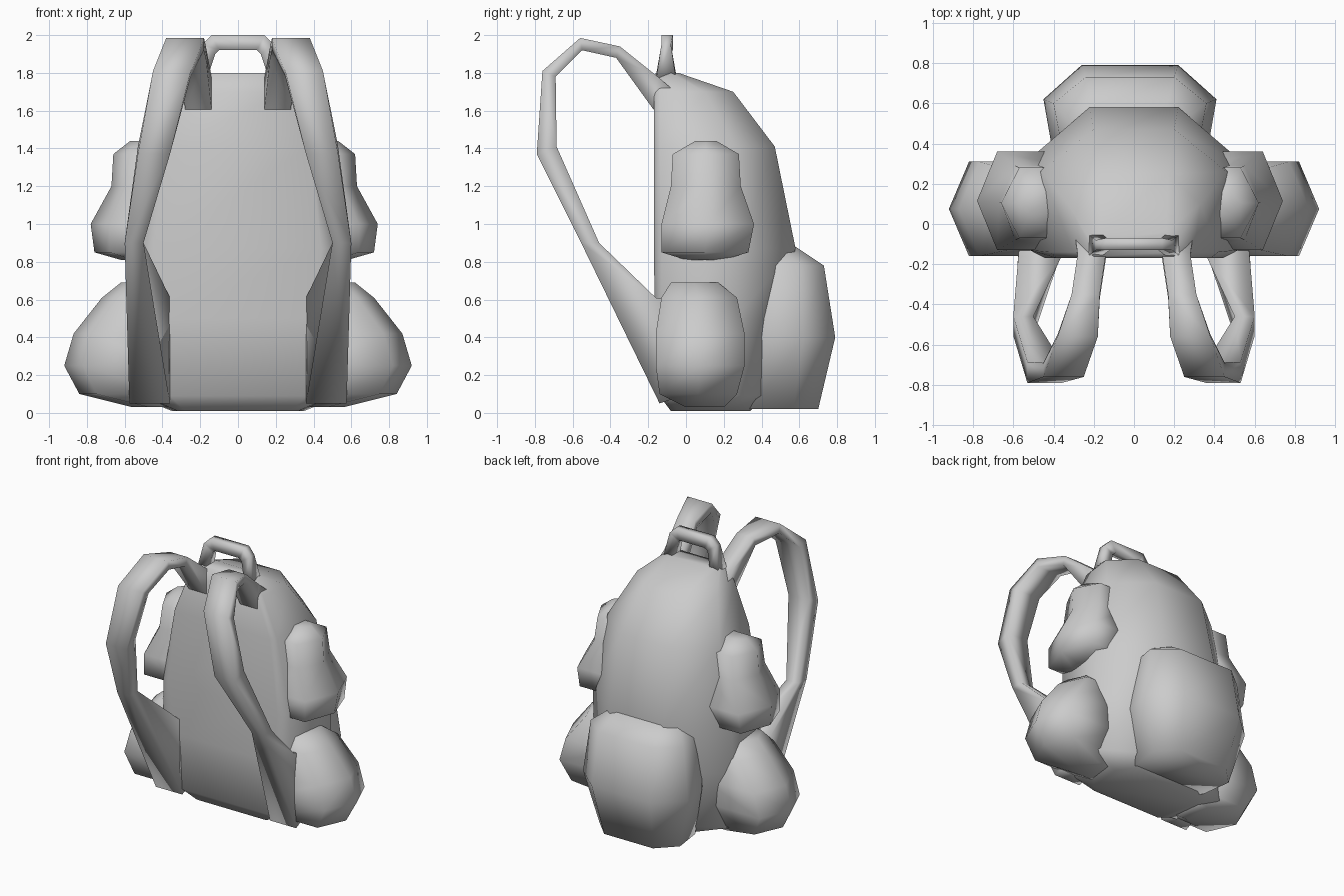
import bpy
import bmesh
from math import radians

cube = bpy.data.objects.get("Cube")
if cube:
    bpy.data.objects.remove(cube, do_unlink=True)

GREY = (0.6, 0.6, 0.6, 1.0)
canvas = bpy.data.materials.new("grey canvas")
canvas.use_nodes = True
canvas.diffuse_color = GREY
canvas.node_tree.nodes["Principled BSDF"].inputs["Base Color"].default_value = GREY


def skin(name, rings):
    """Join matching rings of points into a closed, smooth-shaded shell."""
    bm = bmesh.new()
    loops = [[bm.verts.new(p) for p in ring] for ring in rings]
    for low, high in zip(loops, loops[1:]):
        for i in range(len(low)):
            j = (i + 1) % len(low)
            bm.faces.new((low[i], low[j], high[j], high[i]))
    bm.faces.new(loops[0])
    bm.faces.new(loops[-1])
    bmesh.ops.recalc_face_normals(bm, faces=bm.faces)
    mesh = bpy.data.meshes.new(name)
    bm.to_mesh(mesh)
    bm.free()
    mesh.materials.append(canvas)
    obj = bpy.data.objects.new(name, mesh)
    bpy.context.collection.objects.link(obj)
    bpy.ops.object.select_all(action='DESELECT')
    obj.select_set(True)
    bpy.context.view_layer.objects.active = obj
    bpy.ops.object.shade_smooth_by_angle(angle=radians(100))


def octagon(shift, z, side, front, back, y_front, y_side1, y_side2, y_back):
    """Eight-sided level of the bag, a little narrower towards the front."""
    half = [(front, y_front), (side * 0.91, y_side1), (side, y_side2), (back, y_back)]
    points = half + [(-x, y) for x, y in reversed(half)]
    return [(x + shift, y, z) for x, y in points]


def pocket_level(sign, shift, z, shoulder, out, y0, y1):
    """Bulging level of a side pocket, pointed outwards."""
    mid = (y0 + y1) / 2
    points = [(0.36, y0), (shoulder + shift, y0), (out + shift, mid),
              (shoulder + shift, y1), (0.36, y1)]
    return [(sign * x, y, z) for x, y in points]


# Main bag
body = [
    (0.01, 0.35, 0.28, 0.26, -0.08, -0.04, 0.22, 0.34),
    (0.09, 0.55, 0.36, 0.28, -0.14, -0.11, 0.25, 0.41),
    (0.50, 0.57, 0.40, 0.27, -0.165, -0.13, 0.26, 0.48),
    (0.87, 0.57, 0.44, 0.22, -0.17, -0.13, 0.28, 0.58),
    (1.41, 0.46, 0.38, 0.20, -0.17, -0.14, 0.26, 0.47),
    (1.70, 0.33, 0.27, 0.17, -0.17, -0.14, 0.10, 0.25),
    (1.80, 0.22, 0.19, 0.16, -0.16, -0.14, -0.08, -0.04),
]
skin("main_bag", [octagon(0, *row) for row in body])

# Back pocket
back_pocket = [
    (0.02, 0.33, 0.26, 0.20, 0.28, 0.35, 0.57, 0.70),
    (0.40, 0.43, 0.32, 0.24, 0.28, 0.40, 0.62, 0.79),
    (0.78, 0.38, 0.30, 0.22, 0.28, 0.42, 0.60, 0.73),
    (0.88, 0.25, 0.20, 0.18, 0.28, 0.42, 0.50, 0.58),
]
skin("back_pocket", [octagon(-0.02, *row) for row in back_pocket])

# Side pockets: height, shoulder, outer reach, front and back
lower_pocket = [
    (0.03, 0.47, 0.56, 0.00, 0.20),
    (0.10, 0.75, 0.84, -0.14, 0.27),
    (0.25, 0.82, 0.92, -0.16, 0.31),
    (0.42, 0.77, 0.87, -0.16, 0.31),
    (0.61, 0.63, 0.72, -0.13, 0.27),
    (0.69, 0.56, 0.62, -0.08, 0.17),
]
upper_pocket = [
    (0.81, 0.52, 0.58, 0.00, 0.20),
    (0.85, 0.64, 0.72, -0.13, 0.33),
    (1.00, 0.64, 0.74, -0.13, 0.36),
    (1.20, 0.55, 0.63, -0.08, 0.29),
    (1.37, 0.53, 0.62, -0.07, 0.28),
    (1.44, 0.48, 0.53, 0.05, 0.16),
]

# Shoulder straps: outer y, z, inner y, z, inner x, outer x
strap = [
    (-0.08, 1.72, -0.10, 1.54, 0.13, 0.29),
    (-0.15, 1.78, -0.175, 1.61, 0.14, 0.28),
    (-0.35, 1.94, -0.37, 1.88, 0.17, 0.31),
    (-0.56, 1.985, -0.55, 1.92, 0.18, 0.38),
    (-0.76, 1.81, -0.69, 1.78, 0.25, 0.45),
    (-0.79, 1.37, -0.685, 1.41, 0.36, 0.53),
    (-0.555, 0.90, -0.46, 0.90, 0.50, 0.60),
    (-0.14, 0.05, -0.16, 0.61, 0.36, 0.575),
    (-0.02, 0.09, -0.02, 0.58, 0.36, 0.56),
]

for side, sign, shift in (("left", 1, 0.0), ("right", -1, 0.04)):
    skin(side + "_lower_pocket",
         [pocket_level(sign, 0, *row) for row in lower_pocket])
    skin(side + "_upper_pocket",
         [pocket_level(sign, shift, *row) for row in upper_pocket])
    skin(side + "_shoulder_strap",
         [[(sign * xi, yo, zo), (sign * xo, yo, zo),
           (sign * xo, yi, zi), (sign * xi, yi, zi)]
          for yo, zo, yi, zi, xi, xo in strap])

# Carry handle: outer x, z, inner x, z, front and back
handle_half = [
    (0.23, 1.75, 0.16, 1.78, -0.16, -0.05),
    (0.19, 1.95, 0.12, 1.90, -0.13, -0.08),
    (0.14, 2.00, 0.10, 1.92, -0.13, -0.07),
]
handle = handle_half + [(-xo, zo, -xi, zi, y0, y1)
                        for xo, zo, xi, zi, y0, y1 in reversed(handle_half)]
skin("carry_handle",
     [[(xo, y0, zo), (xo, y1, zo), (xi, y1, zi), (xi, y0, zi)]
      for xo, zo, xi, zi, y0, y1 in handle])
